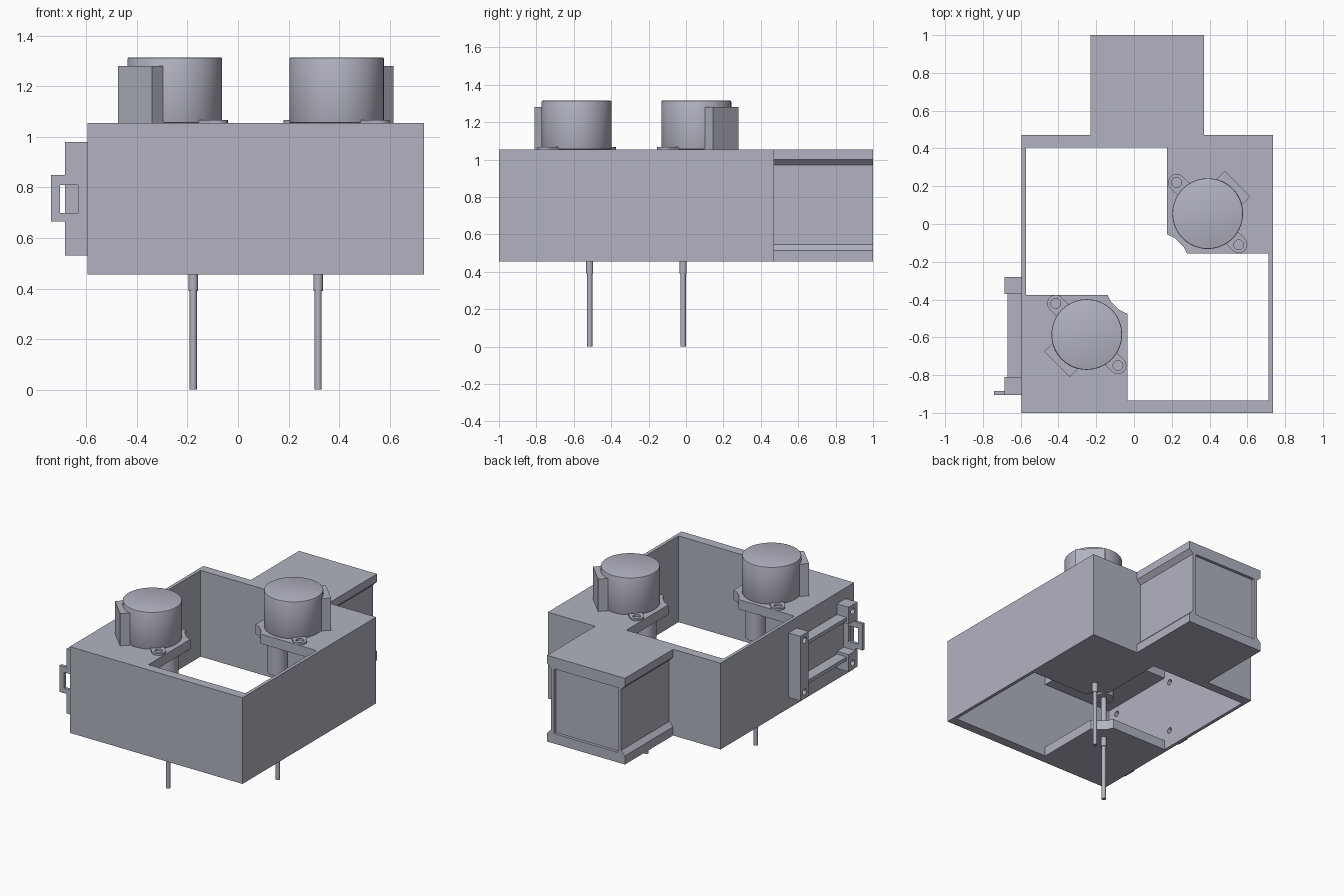
import bpy, bmesh, math
from mathutils import Vector, Matrix

if "Cube" in bpy.data.objects:
    bpy.data.objects.remove(bpy.data.objects["Cube"], do_unlink=True)

grey = bpy.data.materials.new("cool_grey")
grey.use_nodes = True
grey.diffuse_color = (0.44, 0.45, 0.53, 1)
grey.node_tree.nodes["Principled BSDF"].inputs["Base Color"].default_value = (0.44, 0.45, 0.53, 1)


def finish(name, bm):
    bmesh.ops.recalc_face_normals(bm, faces=bm.faces)
    mesh = bpy.data.meshes.new(name)
    bm.to_mesh(mesh)
    bm.free()
    mesh.materials.append(grey)
    ob = bpy.data.objects.new(name, mesh)
    bpy.context.collection.objects.link(ob)
    return ob


def box(name, lo, hi):
    lo, hi = Vector(lo), Vector(hi)
    bm = bmesh.new()
    bmesh.ops.create_cube(bm, size=1, matrix=Matrix.Translation((lo + hi) / 2)
                          @ Matrix.Diagonal((*(hi - lo), 1)))
    return finish(name, bm)


def prism(name, outline, lo, hi, along_y=False):
    """Extrude an outline along z, or an x-z outline along y."""
    bm = bmesh.new()
    place = (lambda a, b: (a, lo, b)) if along_y else (lambda a, b: (a, b, lo))
    face = bm.faces.new([bm.verts.new(place(a, b)) for a, b in outline])
    geom = bmesh.ops.extrude_face_region(bm, geom=[face])["geom"]
    step = (0, hi - lo, 0) if along_y else (0, 0, hi - lo)
    bmesh.ops.translate(bm, vec=step, verts=[g for g in geom if isinstance(g, bmesh.types.BMVert)])
    return finish(name, bm)


def cylinder(name, x, y, r, lo, hi, sides=48, along_x=False):
    bm = bmesh.new()
    turn = Matrix.Rotation(math.pi / 2, 4, 'Y') if along_x else Matrix()
    mid = (lo + hi) / 2
    centre = (mid, x, y) if along_x else (x, y, mid)
    bmesh.ops.create_cone(bm, cap_ends=True, segments=sides, radius1=r, radius2=r,
                          depth=hi - lo, matrix=Matrix.Translation(centre) @ turn)
    return finish(name, bm)


def activate(ob):
    bpy.ops.object.select_all(action='DESELECT')
    ob.select_set(True)
    bpy.context.view_layer.objects.active = ob


def combine(ob, others, operation='DIFFERENCE'):
    activate(ob)
    for other in others:
        mod = ob.modifiers.new("cut", 'BOOLEAN')
        mod.operation, mod.solver, mod.object = operation, 'EXACT', other
        bpy.ops.object.modifier_apply(modifier=mod.name)
        bpy.data.objects.remove(other, do_unlink=True)


def smooth(ob):
    activate(ob)
    bpy.ops.object.shade_smooth_by_angle(angle=math.radians(30))


BOTTOM, TOP, PLATE = 0.455, 1.055, 0.067
CX, CY = 0.07, -0.265          # half-turn centre of the housing


def half_turn(points):
    return points + [(2 * CX - x, 2 * CY - y) for x, y in points]


# housing: thin walls with a plate above and below in two opposite corners
housing = box("housing", (-0.595, -1, BOTTOM), (0.735, 0.47, TOP))
opening = prism("opening", half_turn([(-0.035, -0.935), (0.712, -0.935), (0.712, -0.155),
                                      (0.28, -0.155), (0.263, -0.12), (0.215, -0.073),
                                      (0.175, -0.055)]), 0.3, 1.2)
cavity = box("cavity", (-0.572, -0.935, BOTTOM + PLATE), (0.712, 0.405, TOP - PLATE))
bolts = [(y, z) for y in (-0.857, -0.325) for z in (0.575, 0.935)]
combine(housing, [opening, cavity] + [cylinder("bolt_cut", y, z, 0.02, -0.65, -0.5, 20, True)
                                      for y, z in bolts])

# rear block: grooved sides and a sunken back panel
half = [(0.3, BOTTOM), (0.3, 0.515), (0.27, 0.545), (0.27, 0.97), (0.3, 1.0), (0.3, TOP)]
rear = prism("rear_block", [(CX + x, z) for x, z in half]
             + [(CX - x, z) for x, z in reversed(half)], 0.47, 1.0, True)
combine(rear, [box("panel_cut", (CX - 0.245, 0.98, 0.525), (CX + 0.245, 1.1, 0.975))])

# side bracket: end wall, two corner blocks, two rails and a pierced tab
bracket = box("side_bracket", (-0.685, -0.37, 0.53), (-0.595, -0.28, 0.98))
parts = []
for lo, hi, rail in ((0.53, 0.65, 0.605), (0.86, 0.98, 0.88)):
    parts.append(box("corner_block", (-0.685, -0.905, lo), (-0.595, -0.81, hi)))
    parts.append(box("rail", (-0.67, -0.82, rail), (-0.595, -0.36, rail + 0.025)))
parts.append(box("tab_root", (-0.685, -0.905, 0.6), (-0.595, -0.885, 0.9)))
parts.append(box("tab", (-0.74, -0.905, 0.665), (-0.65, -0.885, 0.85)))
combine(bracket, parts, 'UNION')
combine(bracket, [box("window_cut", (-0.705, -1, 0.70), (-0.633, -0.84, 0.81))]
        + [cylinder("bolt_cut", y, z, 0.02, -0.75, -0.58, 20, True) for y, z in bolts])

# two motors, the second a half turn from the first
for label, s in (("front", 1), ("back", -1)):
    mx, my = CX - 0.32 * s, CY - 0.32 * s
    sx, sy = mx + 0.073 * s, my + 0.07 * s

    can = cylinder(label + "_motor_can", mx, my, 0.187, TOP, 1.315, 64)
    activate(can)
    bevel = can.modifiers.new("rim", 'BEVEL')
    bevel.width, bevel.segments, bevel.angle_limit = 0.006, 2, math.radians(40)
    bpy.ops.object.modifier_apply(modifier=bevel.name)
    smooth(can)

    # mounting strip with rounded, drilled ears
    ear, r = 0.233, 0.045
    arc = [math.pi * i / 12 - math.pi / 2 for i in range(13)]
    strip = [(ear + r * math.cos(a), r * math.sin(a)) for a in arc]
    strip += [(-u, -v) for u, v in strip]
    k = math.sqrt(0.5)
    strip = [(mx + k * (u + v), my + k * (v - u)) for u, v in strip]
    ears = prism(label + "_motor_ears", strip, TOP, TOP + 0.012)
    combine(ears, [cylinder("ear_cut", mx + e * ear * k, my - e * ear * k, 0.026, 1, 1.2, 24)
                   for e in (-1, 1)])
    smooth(ears)

    # cable cover on the outer side of the can
    cover = [(0.1, -0.095), (0.223, -0.095), (0.223, 0.095), (0.1, 0.095)]
    prism(label + "_cable_cover",
          [(mx - s * k * (u + v), my - s * k * (u - v)) for u, v in cover], TOP, 1.28)

    # boss, coupler and thin rod on the offset axis
    for part, rad, lo, hi in (("boss", 0.065, 0.75, TOP), ("coupler", 0.019, 0.39, 0.75),
                              ("rod", 0.014, 0.0, 0.39)):
        smooth(cylinder(label + "_shaft_" + part, sx, sy, rad, lo, hi, 32))
